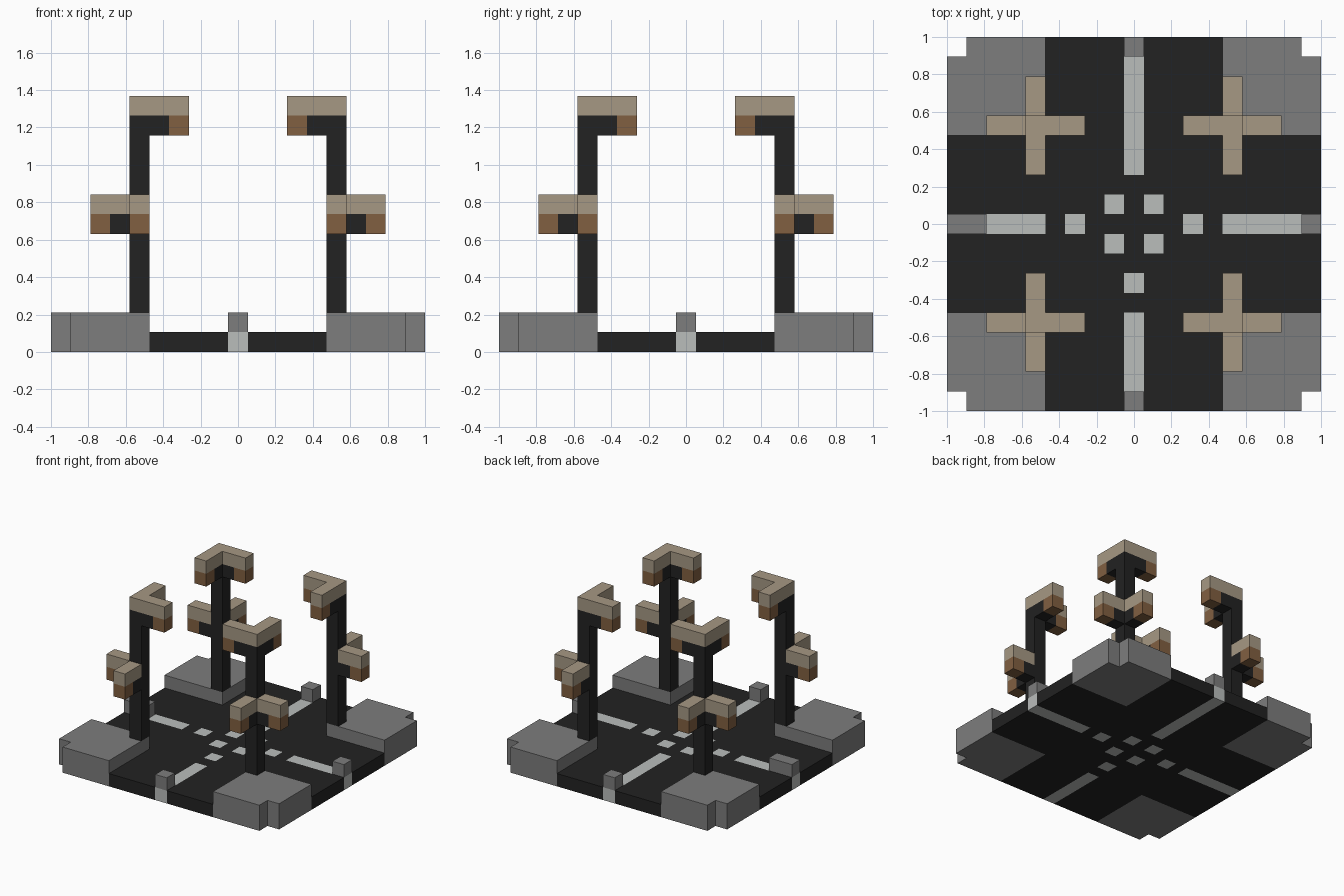
import bpy, bmesh, math

cube = bpy.data.objects.get("Cube")
if cube:
    bpy.data.objects.remove(cube, do_unlink=True)

U = 2 / 19  # one block


def material(name, r, g, b):
    m = bpy.data.materials.new(name)
    m.use_nodes = True
    m.diffuse_color = (r, g, b, 1)
    bsdf = next(n for n in m.node_tree.nodes if n.type == 'BSDF_PRINCIPLED')
    bsdf.inputs["Base Color"].default_value = (r, g, b, 1)
    return m


BLACK = material("asphalt black", 0.016, 0.016, 0.016)
GREY = material("concrete grey", 0.205, 0.205, 0.205)
WHITE = material("road paint", 0.49, 0.51, 0.50)
TAN = material("lamp tan", 0.38, 0.315, 0.23)
BROWN = material("lamp brown", 0.22, 0.115, 0.053)


def finish(name, bm, mats, top, thickness, turn=0):
    """Turn a flat outline into a solid hanging down from its top height."""
    me = bpy.data.meshes.new(name)
    bm.to_mesh(me)
    bm.free()
    for m in mats:
        me.materials.append(m)
    ob = bpy.data.objects.new(name, me)
    bpy.context.collection.objects.link(ob)
    ob.location.z = top * U
    ob.rotation_euler.z = turn * math.pi / 2
    mod = ob.modifiers.new("thickness", 'SOLIDIFY')
    mod.thickness = thickness * U
    mod.offset = -1
    return ob


def slab(name, outline, z0, z1, mat, turn=0):
    bm = bmesh.new()
    face = bm.faces.new([bm.verts.new((x * U, y * U, 0)) for x, y in outline])
    face.normal_update()
    if face.normal.z < 0:
        face.normal_flip()
    return finish(name, bm, [mat], z1, z1 - z0, turn)


def box(name, x0, x1, y0, y1, z0, z1, mat, turn=0):
    return slab(name, [(x0, y0), (x1, y0), (x1, y1), (x0, y1)], z0, z1, mat, turn)


def is_paint(x, y):
    """Lane lines, dashes and the four centre dots, in block coordinates."""
    if abs(x) == 1 and abs(y) == 1:
        return True
    if x and y:
        return False
    d = abs(x) + abs(y)
    return d == 3 or d >= 5 or (y == 4)


# Cross-shaped road with painted blocks
bm = bmesh.new()
bmesh.ops.create_grid(bm, x_segments=19, y_segments=19, size=1)
under_pavement = []
for f in bm.faces:
    c = f.calc_center_median() / U
    x, y = round(c.x), round(c.y)
    f.material_index = int(is_paint(x, y))
    if min(abs(x), abs(y)) >= 5:
        under_pavement.append(f)
bmesh.ops.delete(bm, geom=under_pavement, context='FACES')
finish("road", bm, [BLACK, WHITE], 1, 1)

# Bollards at the road ends, the one on -x being longer
for turn in range(4):
    inner = 7.5 if turn == 2 else 8.5
    box("bollard", inner, 9.5, -0.5, 0.5, 1, 2, GREY, turn)

# Pavement corner with a street lamp, repeated on all four corners
for turn in range(4):
    slab("pavement", [(4.5, 4.5), (9.5, 4.5), (9.5, 8.5), (8.5, 8.5),
                      (8.5, 9.5), (4.5, 9.5)], 0, 2, GREY, turn)
    box("lamp_post", 4.5, 5.5, 4.5, 5.5, 2, 12, BLACK, turn)
    slab("lamp_top_cap", [(2.5, 4.5), (4.5, 4.5), (4.5, 2.5), (5.5, 2.5),
                          (5.5, 5.5), (2.5, 5.5)], 12, 13, TAN, turn)

    def arm(name, a, b, z0, z1, mat):
        """One block-wide arm piece along x and its twin along y."""
        box(name + "_x", a, b, 4.5, 5.5, z0, z1, mat, turn)
        box(name + "_y", 4.5, 5.5, a, b, z0, z1, mat, turn)

    arm("upper_bracket", 3.5, 4.5, 11, 12, BLACK)
    arm("upper_lantern", 2.5, 3.5, 11, 12, BROWN)
    arm("lower_cap", 5.5, 7.5, 7, 8, TAN)
    arm("lower_bracket", 5.5, 6.5, 6, 7, BLACK)
    arm("lower_lantern", 6.5, 7.5, 6, 7, BROWN)
